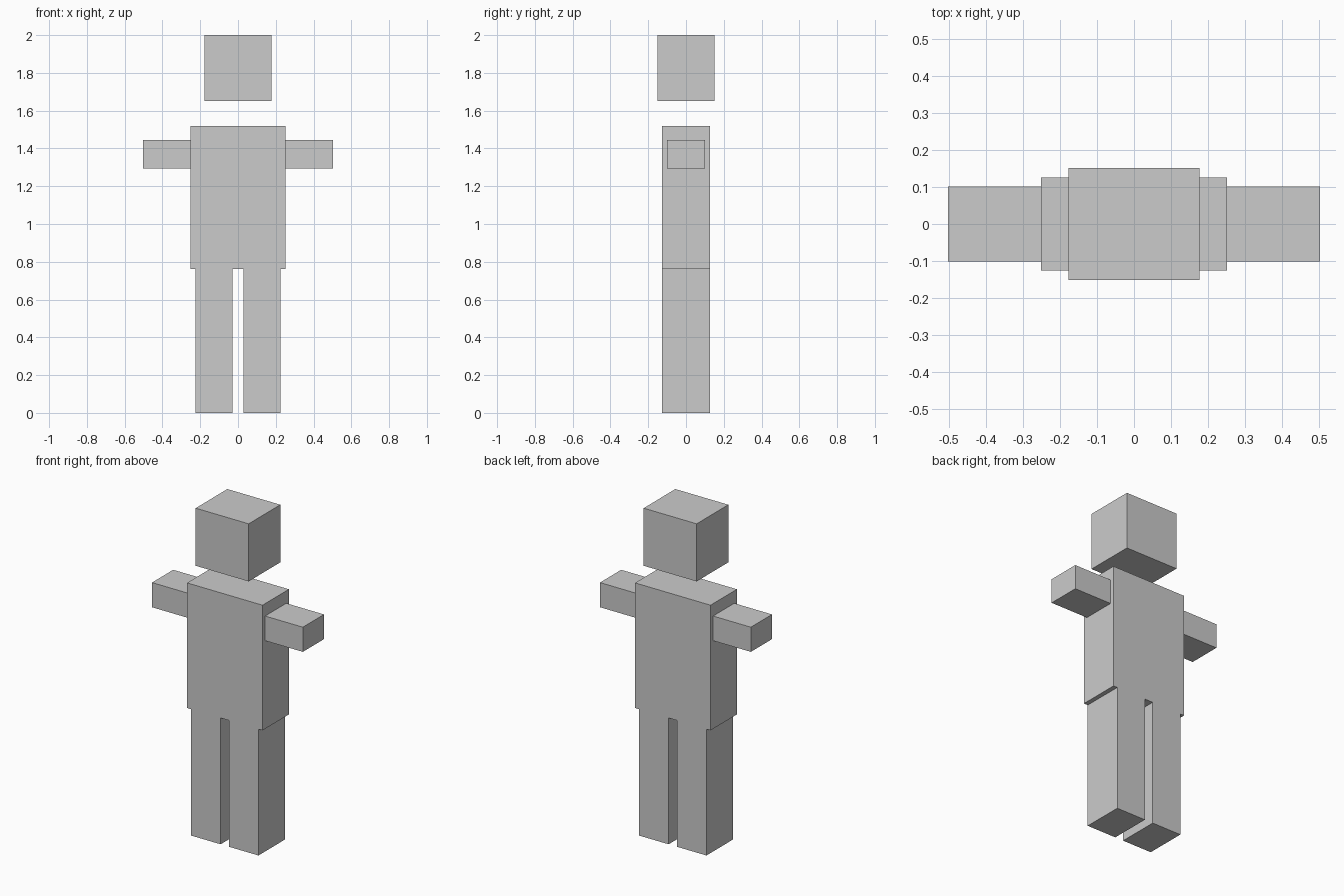
import bpy
import bmesh
from mathutils import Vector

if "Cube" in bpy.data.objects:
    bpy.data.objects.remove(bpy.data.objects["Cube"])


def box(name, lo, hi):
    """Axis-aligned box between two opposite corners."""
    lo, hi = Vector(lo), Vector(hi)
    centre, size = (lo + hi) / 2, hi - lo
    bm = bmesh.new()
    bmesh.ops.create_cube(bm, size=1)
    bmesh.ops.scale(bm, vec=size, verts=bm.verts)
    mesh = bpy.data.meshes.new(name)
    bm.to_mesh(mesh)
    bm.free()
    obj = bpy.data.objects.new(name, mesh)
    obj.location = centre
    bpy.context.collection.objects.link(obj)
    return obj


HIP, SHOULDER, CHIN, TOP = 0.763, 1.519, 1.652, 2.0
TORSO_X, TORSO_Y = 0.252, 0.126

# Floating head and torso
box("head", (-0.177, -0.151, CHIN), (0.177, 0.151, TOP))
box("torso", (-TORSO_X, -TORSO_Y, HIP), (TORSO_X, TORSO_Y, SHOULDER))

# Arms and legs, one per side
for side, s in (("left", -1), ("right", 1)):
    arm_x = sorted((s * TORSO_X, s * 0.504))
    box(side + "_arm", (arm_x[0], -0.101, 1.295), (arm_x[1], 0.101, 1.444))
    leg_x = sorted((s * 0.028, s * 0.225))
    box(side + "_leg", (leg_x[0], -TORSO_Y, 0), (leg_x[1], TORSO_Y, HIP))
